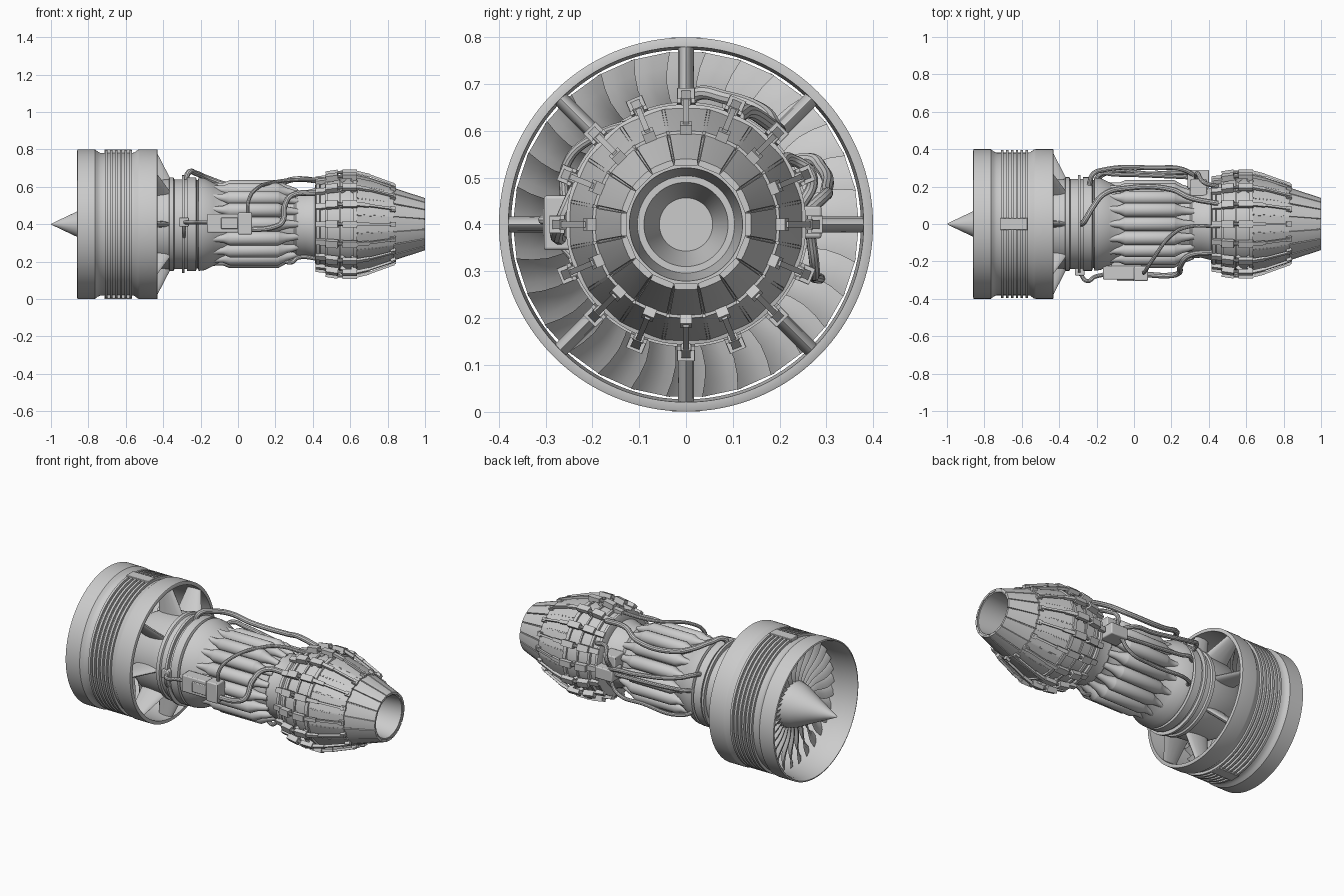
import bpy, math
from mathutils import Matrix, Vector

CZ = 0.4  # height of the engine axis
AX = Matrix.Translation((0, 0, CZ))


def make(name, verts, faces, angle=35):
    me = bpy.data.meshes.new(name)
    me.from_pydata([tuple(v) for v in verts], [], faces)
    ob = bpy.data.objects.new(name, me)
    bpy.context.collection.objects.link(ob)
    finish(ob, angle)
    return ob


def finish(ob, angle=35):
    bpy.ops.object.select_all(action='DESELECT')
    ob.select_set(True)
    bpy.context.view_layer.objects.active = ob
    if ob.type == 'CURVE':
        bpy.ops.object.convert(target='MESH')
    else:
        bpy.ops.object.mode_set(mode='EDIT')
        bpy.ops.mesh.select_all(action='SELECT')
        bpy.ops.mesh.remove_doubles(threshold=1e-5)
        bpy.ops.mesh.normals_make_consistent(inside=False)
        bpy.ops.object.mode_set(mode='OBJECT')
    bpy.ops.object.shade_smooth_by_angle(angle=math.radians(angle))


def loft(rings, cap=True):
    """Skin a list of equal-sized closed rings."""
    k = len(rings[0])
    verts = [Vector(p) for r in rings for p in r]
    faces = [(i * k + j, i * k + (j + 1) % k, (i + 1) * k + (j + 1) % k, (i + 1) * k + j)
             for i in range(len(rings) - 1) for j in range(k)]
    if cap:
        faces += [tuple(range(k)), tuple(range((len(rings) - 1) * k, len(rings) * k))]
    return verts, faces


def circle(x, r, n, cz=0.0):
    return [(x, r * math.sin(2 * math.pi * j / n), cz + r * math.cos(2 * math.pi * j / n)) for j in range(n)]


def lathe(name, profile, n=96, closed=False):
    if closed:
        profile = profile + profile[:1]
    v, f = loft([circle(x, max(r, 1e-4), n) for x, r in profile], not closed)
    return make(name, [AX @ p for p in v], f)


def bar(x0, r0, x1, r1, w, h):
    """Rectangular bar between two (x, radius) points."""
    d = Vector((x1 - x0, 0, r1 - r0)).normalized()
    up = Vector((-d.z, 0, d.x)) * h / 2
    side = Vector((0, w / 2, 0))
    return loft([[p + up + side, p + up - side, p - up - side, p - up + side]
                 for p in (Vector((x0, 0, r0)), Vector((x1, 0, r1)))])


def radial(name, parts, n, offset=0.0, angle=35):
    """Repeat parts (built with z as radius) around the engine axis."""
    verts, faces = [], []
    for i in range(n):
        m = AX @ Matrix.Rotation(2 * math.pi * (i + offset) / n, 4, 'X')
        for v, f in parts:
            b = len(verts)
            verts += [m @ p for p in v]
            faces += [tuple(b + j for j in q) for q in f]
    return make(name, verts, faces, angle)


def pipe(name, pts, r):
    cu = bpy.data.curves.new(name, 'CURVE')
    cu.dimensions, cu.bevel_depth, cu.bevel_resolution = '3D', r, 3
    cu.resolution_u, cu.use_fill_caps = 8, True
    s = cu.splines.new('BEZIER')
    s.bezier_points.add(len(pts) - 1)
    for b, p in zip(s.bezier_points, pts):
        b.co, b.handle_left_type, b.handle_right_type = p, 'AUTO', 'AUTO'
    ob = bpy.data.objects.new(name, cu)
    bpy.context.collection.objects.link(ob)
    finish(ob)


def box(name, x0, x1, y0, y1, z0, z1, bevel=0.006):
    ob = make(name, *loft([[(x, y0, z0), (x, y1, z0), (x, y1, z1), (x, y0, z1)] for x in (x0, x1)]))
    m = ob.modifiers.new('bevel', 'BEVEL')
    m.width, m.segments = bevel, 2


# Fan casing with ribbed waist
ribs = []
for i in range(6):
    x = -0.71 + i * 0.026
    ribs += [(x, 0.381), (x, 0.396), (x + 0.013, 0.396), (x + 0.013, 0.381)]
lathe('fan_casing', [(-0.86, 0.392), (-0.857, 0.4), (-0.765, 0.4), (-0.75, 0.388), (-0.735, 0.381)] + ribs +
      [(-0.555, 0.383), (-0.535, 0.398), (-0.525, 0.4), (-0.432, 0.4), (-0.43, 0.397), (-0.43, 0.38),
       (-0.55, 0.374), (-0.75, 0.374), (-0.83, 0.382)], 128, True)
for nm, z0, z1 in (('top', 0.775, 0.802), ('bottom', -0.002, 0.025)):
    box('casing_block_' + nm, -0.715, -0.57, -0.032, 0.032, max(z0, 0), min(z1, 0.8), 0.003)

# Spinner and twisted fan blades
lathe('spinner', [(-1.0, 0), (-0.995, 0.004), (-0.93, 0.035), (-0.86, 0.068), (-0.76, 0.118), (-0.7, 0.135), (-0.62, 0.15)], 64)
rings = []
for i in range(9):
    t = i / 8
    r = 0.11 + 0.258 * t
    a = math.radians(28 + 27 * t)
    c = 0.06 + 0.045 * t
    sway = 0.012 * math.sin(t * 2 * math.pi)
    ring = []
    for u, th in ((-.5, 0), (-.2, .003), (.2, .003), (.5, 0), (.2, -.003), (-.2, -.003)):
        camber = 0.012 * (1 - 4 * u * u)
        s, k = u * c, th + camber
        ring.append((-0.69 + s * math.cos(a) - k * math.sin(a), sway + s * math.sin(a) + k * math.cos(a), r))
    rings.append(ring)
radial('fan_blades', [loft(rings)], 30)

# Outlet struts
def strut_ring(r, x0, x1, w):
    n = 14
    return [((x0 + x1) / 2 + (x1 - x0) / 2 * math.cos(2 * math.pi * j / n), w * math.sin(2 * math.pi * j / n), r) for j in range(n)]
radial('outlet_struts', [loft([strut_ring(0.22, -0.52, -0.35, 0.019), strut_ring(0.25, -0.52, -0.365, 0.018),
                               strut_ring(0.385, -0.52, -0.435, 0.017)])], 8)

# Core body: compressor, combustor barrel, turbine neck
lathe('core_body', [(-0.62, 0.0), (-0.62, 0.17), (-0.52, 0.23), (-0.37, 0.24), (-0.365, 0.25), (-0.345, 0.25), (-0.34, 0.24),
                    (-0.3, 0.24), (-0.3, 0.262), (-0.286, 0.262), (-0.286, 0.24), (-0.272, 0.24), (-0.272, 0.25),
                    (-0.225, 0.25), (-0.22, 0.236), (-0.215, 0.236), (-0.21, 0.25), (-0.18, 0.246), (-0.13, 0.222), (-0.09, 0.2),
                    (-0.05, 0.188), (0.22, 0.18), (0.27, 0.168), (0.3, 0.17), (0.31, 0.182), (0.36, 0.18),
                    (0.4, 0.19), (0.43, 0.2), (0.43, 0.0)])

# Combustor cans
can = [(-0.15, 0.013, 0.212), (-0.11, 0.018, 0.203), (-0.08, 0.022, 0.199), (-0.05, 0.036, 0.197), (-0.045, 0.038, 0.197),
       (0.215, 0.038, 0.197), (0.22, 0.036, 0.196), (0.26, 0.023, 0.187), (0.285, 0.02, 0.182), (0.32, 0.016, 0.172)]
radial('combustor_cans', [loft([circle(x, r, 20, c) for x, r, c in can])], 16)

# Afterburner drum with flanges
lathe('afterburner_drum', [(0.41, 0.18), (0.415, 0.23), (0.42, 0.24), (0.435, 0.24), (0.44, 0.228), (0.465, 0.235), (0.465, 0.252),
                           (0.48, 0.252), (0.48, 0.24), (0.54, 0.245), (0.54, 0.254), (0.55, 0.254), (0.55, 0.245),
                           (0.615, 0.245), (0.615, 0.257), (0.635, 0.257), (0.64, 0.24), (0.64, 0.18)], 96, True)

# Nozzle liner, inner funnel and back disc
lathe('nozzle_liner', [(0.63, 0.241), (0.83, 0.19), (0.995, 0.134), (0.995, 0.121), (0.78, 0.106), (0.75, 0.104),
                       (0.75, 0.09), (0.62, 0.057), (0.62, 0.0), (0.6, 0.0), (0.6, 0.2)], 64, True)

# Nozzle petals: outer flaps, then thinner tail flaps
def petal(stations, th, deg):
    k = math.tan(math.radians(deg))
    return loft([[(x, -r * k, r), (x, -r * k / 2, r + 0.0015), (x, r * k / 2, r + 0.0015), (x, r * k, r),
                  (x, r * k, r - th), (x, -r * k, r - th)] for x, r in stations])
radial('nozzle_outer_petals', [petal([(0.635, 0.247), (0.74, 0.223), (0.835, 0.198)], 0.012, 10.4)], 16, 0, 20)
radial('nozzle_tail_petals', [petal([(0.825, 0.195), (1.0, 0.138)], 0.012, 10.2)], 16, 0, 20)
radial('nozzle_seam_strips', [bar(0.64, 0.247, 0.83, 0.199, 0.006, 0.008)], 16, 0.5)

# Nozzle actuators: bracket, cylinder, blocks, push arm and foot
radial('nozzle_actuators', [
    bar(0.415, 0.244, 0.48, 0.252, 0.03, 0.022), bar(0.47, 0.266, 0.535, 0.276, 0.038, 0.032),
    loft([circle(0.53, 0.009, 10, 0.276), circle(0.58, 0.009, 10, 0.278)]),
    bar(0.55, 0.25, 0.575, 0.272, 0.02, 0.02), bar(0.56, 0.28, 0.635, 0.28, 0.036, 0.024),
    bar(0.61, 0.25, 0.63, 0.275, 0.024, 0.02),
    bar(0.63, 0.279, 0.7, 0.262, 0.02, 0.016), bar(0.69, 0.265, 0.835, 0.213, 0.012, 0.013),
    bar(0.815, 0.211, 0.842, 0.202, 0.026, 0.02)], 16)

# Front gearbox with raised frame and fitting
box('front_gearbox', -0.165, 0.075, -0.298, -0.225, 0.355, 0.455)
box('gearbox_cover', -0.09, 0.0, -0.306, -0.29, 0.375, 0.435, 0.004)
box('gearbox_end', 0.0, 0.075, -0.304, -0.23, 0.345, 0.462)
box('gearbox_foot', -0.12, 0.04, -0.24, -0.18, 0.37, 0.44)
box('front_fitting', -0.315, -0.265, -0.275, -0.23, 0.388, 0.436, 0.004)

# Rear-side gearbox
box('back_gearbox', 0.285, 0.4, 0.19, 0.29, 0.37, 0.44)
box('back_gearbox_mount', 0.3, 0.39, 0.15, 0.24, 0.385, 0.5)

# Pipework
pipe('front_feed_pipe', [(-0.16, -0.27, 0.41), (-0.21, -0.283, 0.41), (-0.25, -0.305, 0.41), (-0.29, -0.26, 0.41)], 0.011)
pipe('front_drop_pipe', [(-0.29, -0.24, 0.42), (-0.29, -0.27, 0.37), (-0.29, -0.245, 0.33)], 0.008)
pipe('front_upper_pipe', [(0.05, -0.26, 0.44), (0.058, -0.255, 0.53), (0.1, -0.19, 0.59), (0.2, -0.06, 0.625),
                          (0.27, -0.02, 0.635), (0.46, -0.012, 0.64)], 0.01)
pipe('front_return_pipe', [(0.06, -0.27, 0.37), (0.19, -0.275, 0.385), (0.235, -0.265, 0.41), (0.25, -0.22, 0.5),
                           (0.29, -0.17, 0.555), (0.43, -0.15, 0.565)], 0.015)
pipe('top_bleed_pipe', [(-0.28, 0.0, 0.635), (-0.265, 0.015, 0.675), (-0.22, 0.09, 0.67), (-0.16, 0.16, 0.645),
                        (-0.05, 0.19, 0.61), (0.2, 0.185, 0.61), (0.3, 0.14, 0.64), (0.45, 0.11, 0.63)], 0.015)
pipe('back_long_pipe', [(-0.24, 0.2, 0.53), (-0.22, 0.265, 0.54), (-0.16, 0.29, 0.52), (0.12, 0.3, 0.47),
                        (0.25, 0.295, 0.46), (0.34, 0.25, 0.42)], 0.013)
pipe('back_middle_pipe', [(-0.21, 0.22, 0.43), (-0.18, 0.265, 0.44), (-0.1, 0.265, 0.43), (0.2, 0.255, 0.41), (0.3, 0.25, 0.405)], 0.012)
pipe('back_lower_pipe', [(-0.2, 0.2, 0.3), (-0.17, 0.26, 0.29), (0.1, 0.27, 0.29), (0.26, 0.275, 0.31), (0.32, 0.265, 0.39)], 0.011)
pipe('back_upper_link', [(0.33, 0.24, 0.43), (0.34, 0.27, 0.5), (0.37, 0.225, 0.54), (0.45, 0.2, 0.53)], 0.012)
pipe('lower_drain_pipe', [(0.25, -0.07, 0.2), (0.285, -0.08, 0.195), (0.32, -0.08, 0.22), (0.43, -0.08, 0.215)], 0.011)
